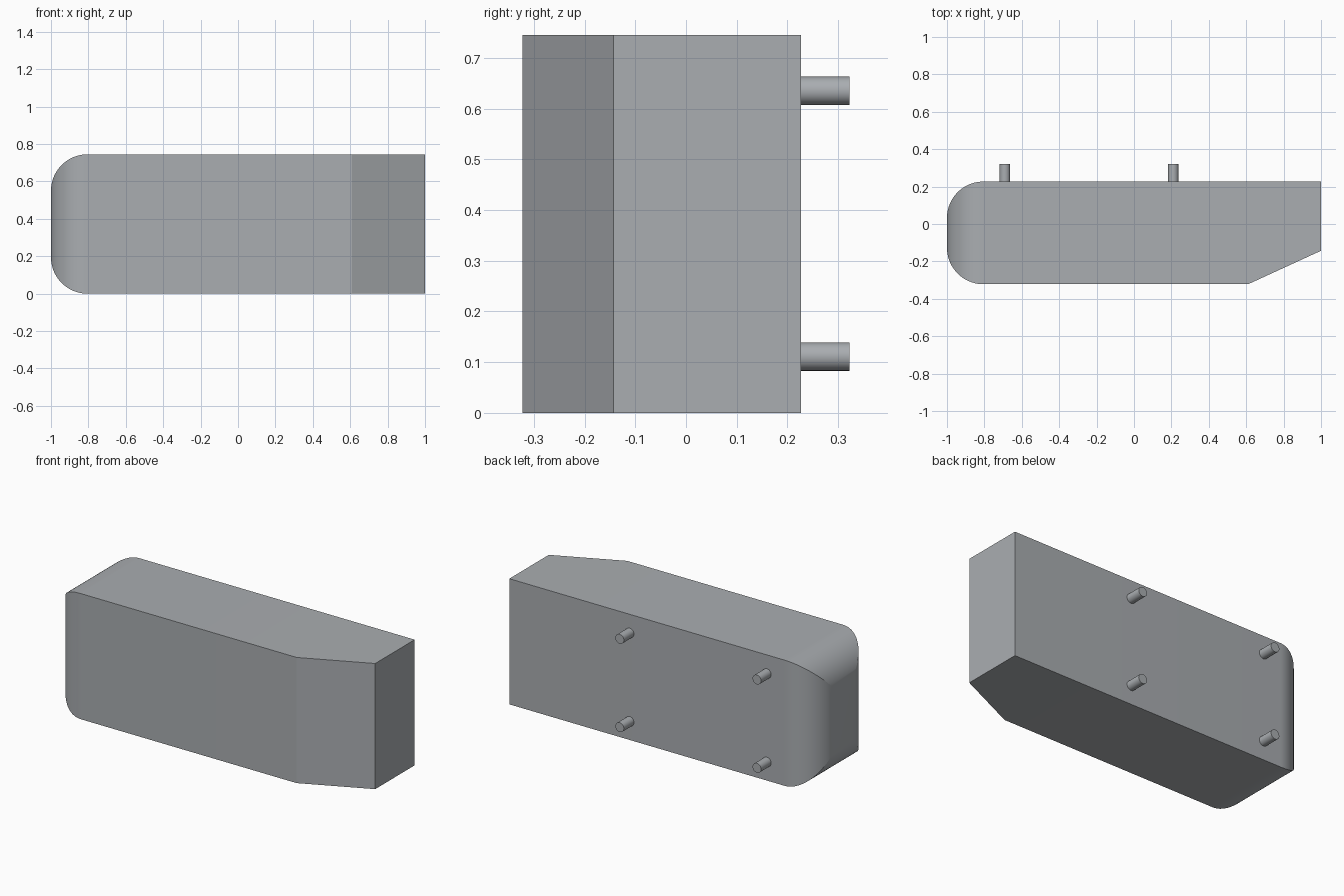
import bpy, bmesh, math
from mathutils import Matrix

cube = bpy.data.objects.get("Cube")
if cube:
    bpy.data.objects.remove(cube, do_unlink=True)

COLOR = (0.40, 0.42, 0.44, 1.0)
grey = bpy.data.materials.new("light grey")
grey.use_nodes = True
grey.diffuse_color = COLOR
grey.node_tree.nodes["Principled BSDF"].inputs["Base Color"].default_value = COLOR

FRONT, BACK, TOP = -0.322, 0.227, 0.745
RADIUS, STEPS = 0.195, 20


def add_object(name, bm, angle):
    bmesh.ops.recalc_face_normals(bm, faces=bm.faces[:])
    mesh = bpy.data.meshes.new(name)
    bm.to_mesh(mesh)
    bm.free()
    mesh.materials.append(grey)
    obj = bpy.data.objects.new(name, mesh)
    bpy.context.collection.objects.link(obj)
    bpy.ops.object.select_all(action='DESELECT')
    obj.select_set(True)
    bpy.context.view_layer.objects.active = obj
    bpy.ops.object.shade_smooth_by_angle(angle=math.radians(angle))
    return obj


# Body: rectangles lofted along x, rounded at one end and chamfered at the other
def section(bm, x, inset=0.0, front=FRONT):
    y0, y1, z0, z1 = front + inset, BACK - inset, inset, TOP - inset
    return [bm.verts.new((x, y, z))
            for y, z in ((y0, z0), (y1, z0), (y1, z1), (y0, z1))]


bm = bmesh.new()
rings = []
for i in range(STEPS + 1):
    a = math.pi / 2 * i / STEPS
    rings.append(section(bm, -1 + RADIUS * (1 - math.cos(a)),
                         RADIUS * (1 - math.sin(a))))
rings.append(section(bm, 0.61))
rings.append(section(bm, 1.0, front=-0.143))
for a, b in zip(rings, rings[1:]):
    for k in range(4):
        n = (k + 1) % 4
        bm.faces.new((a[k], a[n], b[n], b[k]))
bm.faces.new(rings[0])
bm.faces.new(rings[-1])
add_object("body", bm, 15)

# Four mounting pegs on the back
PEG_START, PEG_END = BACK - 0.01, 0.322
for side, x in (("right", -0.69), ("left", 0.21)):
    for level, z in (("lower", 0.111), ("upper", 0.635)):
        bm = bmesh.new()
        place = (Matrix.Translation((x, (PEG_START + PEG_END) / 2, z))
                 @ Matrix.Rotation(math.pi / 2, 4, 'X'))
        bmesh.ops.create_cone(bm, cap_ends=True, segments=32, radius1=0.028,
                              radius2=0.028, depth=PEG_END - PEG_START,
                              matrix=place)
        add_object(f"peg_{level}_{side}", bm, 30)
